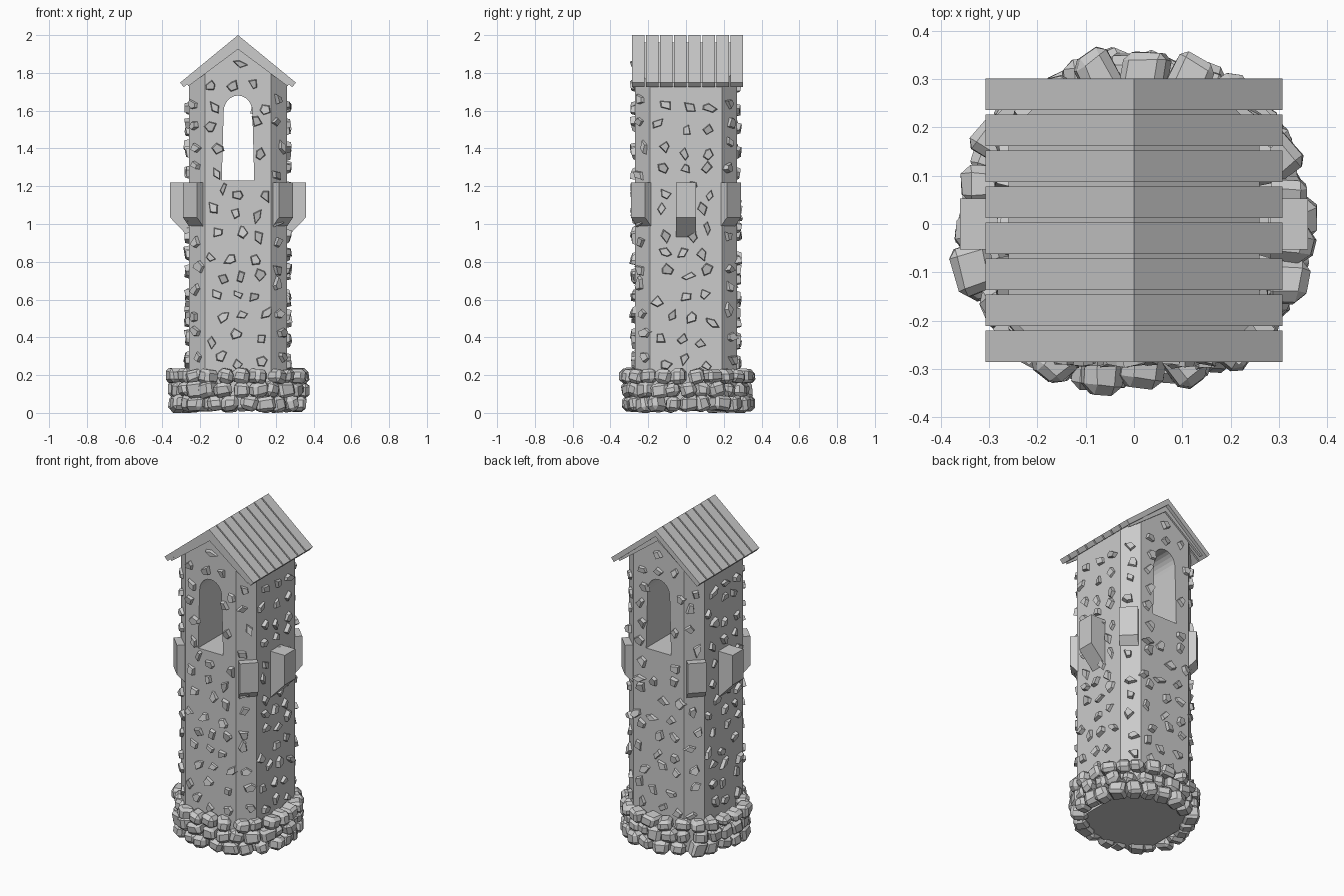
import bpy, bmesh, math, random
from mathutils import Vector, Matrix

if "Cube" in bpy.data.objects:
    bpy.data.objects.remove(bpy.data.objects["Cube"])

random.seed(7)
R = random.uniform
SLOPE = 0.82          # roof fall per unit of x
EAVE = 1.961          # underside of the roof at the ridge
HX, HY, FX, FY = 0.26, 0.27, 0.175, 0.19   # body half sizes and flat half widths


def finish(bm, name):
    bmesh.ops.recalc_face_normals(bm, faces=bm.faces)
    me = bpy.data.meshes.new(name)
    bm.to_mesh(me)
    bm.free()
    ob = bpy.data.objects.new(name, me)
    bpy.context.collection.objects.link(ob)
    return ob


def loft(bm, a, b):
    """Closed solid between two matching outlines."""
    va = [bm.verts.new(p) for p in a]
    vb = [bm.verts.new(p) for p in b]
    n = len(va)
    for i in range(n):
        j = (i + 1) % n
        bm.faces.new((va[i], va[j], vb[j], vb[i]))
    bm.faces.new(va[::-1])
    return vb, bm.faces.new(vb)


def along_y(bm, prof, y0, y1):
    loft(bm, [(x, y0, z) for x, z in prof], [(x, y1, z) for x, z in prof])


# Tower body: chamfered square with a gabled top
half = [(0, -HY), (FX, -HY), (HX, -FY), (HX, FY), (FX, HY), (0, HY)]
outline = half + [(-x, y) for x, y in half[-2:0:-1]]
bm = bmesh.new()
top, cap = loft(bm, [(x, y, 0.025) for x, y in outline],
                [(x, y, EAVE - SLOPE * abs(x)) for x, y in outline])
bmesh.ops.connect_verts(bm, verts=[top[0], top[5]])
body = finish(bm, "tower_body")

# Arched opening cut from front to back
arch = [(-0.086, 1.23), (0.086, 1.23)]
arch += [(0.076 * math.cos(t), 1.595 + 0.085 * math.sin(t))
         for t in [math.pi * i / 12 for i in range(13)]]
bm = bmesh.new()
along_y(bm, arch, -0.5, 0.5)
cutter = finish(bm, "opening_cutter")
cutter.hide_render = True
cutter.hide_viewport = True
cutter.display_type = 'WIRE'
mod = body.modifiers.new("opening", 'BOOLEAN')
mod.operation = 'DIFFERENCE'
mod.solver = 'EXACT'
mod.object = cutter

# Roof planks, eight per side
plank = [(0, 2.0), (0.307, 1.748), (0.287, 1.725), (0, EAVE)]
bm = bmesh.new()
for i in range(8):
    y = -0.286 + i * 0.0745
    for s in (-1, 1):
        along_y(bm, [(s * x, z) for x, z in plank], y, y + 0.066)
finish(bm, "roof_planks")

# Gable trim just under the planks, front and back
trim = [(0, EAVE), (0.27, EAVE - SLOPE * 0.27), (0.262, 1.73), (0, 1.925)]
bm = bmesh.new()
for s in (-1, 1):
    for y in (-0.28, 0.265):
        along_y(bm, [(s * x, z) for x, z in trim], y, y + 0.015)
finish(bm, "gable_trim")

# Six corbel blocks: both sides and the four corners
corbel = [(0.2, 1.22), (0.36, 1.22), (0.36, 1.035), (0.255, 0.925), (0.2, 0.925)]
bm = bmesh.new()
for deg in (0, 45, 135, 180, 225, 315):
    rot = Matrix.Rotation(math.radians(deg), 3, 'Z')
    loft(bm, [rot @ Vector((x, -0.053, z)) for x, z in corbel],
         [rot @ Vector((x, 0.053, z)) for x, z in corbel])
finish(bm, "corbel_blocks")


# Angular stone chips set into the walls
def chip(bm, centre, u, n):
    k = random.choice((4, 4, 5))
    turn, long = R(0, 6.28), R(0.75, 1.2)
    ring = []
    for i in range(k):
        t = 6.283 * (i + R(-0.28, 0.28)) / k
        r = R(0.026, 0.042)
        a, b = r * math.cos(t) * long, r * math.sin(t) / long
        ring.append((a * math.cos(turn) - b * math.sin(turn),
                     a * math.sin(turn) + b * math.cos(turn)))
    up = Vector((0, 0, 1))
    h, tu, tv = R(0.014, 0.023), R(-0.2, 0.2), R(-0.2, 0.2)
    loft(bm, [centre + u * a + up * b - n * 0.01 for a, b in ring],
         [centre + u * a * 0.75 + up * b * 0.75 + n * (h + a * tu + b * tv)
          for a, b in ring])


bm = bmesh.new()
for f in range(8):
    sx, sy = [(1, 0), (1, 1), (0, 1), (-1, 1), (-1, 0), (-1, -1), (0, -1), (1, -1)][f]
    corner = sx and sy
    if corner:
        base = Vector((sx * (HX + FX) / 2, sy * (HY + FY) / 2, 0))
        n = Vector((sx * (HY - FY), sy * (HX - FX), 0)).normalized()
        cols, pitch, step = 1, 0, 0.125
    else:
        base, n = Vector((sx * HX, sy * HY, 0)), Vector((sx, sy, 0))
        cols, pitch, step = 3, 0.115, 0.112
    u = Vector((-n.y, n.x, 0))
    gable = sx == 0
    for row in range(15):
        for c in range(cols):
            a = (c - (cols - 1) / 2) * pitch + R(-0.026, 0.026)
            a += 0.018 * (-1) ** row if cols > 1 else 0
            z = 0.28 + row * step + R(-0.032, 0.032)
            p = base + u * a
            if z > min(1.88, EAVE - SLOPE * abs(p.x) - 0.07):
                continue
            if gable and abs(a) < 0.1 and 1.2 < z < 1.72:
                continue
            chip(bm, p + Vector((0, 0, z)), u, n)
finish(bm, "wall_stones")

# Ring of piled boulders round the foot
bm = bmesh.new()
for z, rad, count, tall in ((0.05, 0.312, 22, 0.046), (0.122, 0.314, 24, 0.044),
                            (0.195, 0.322, 23, 0.041)):
    shift = R(0, 1)
    for i in range(count):
        t = 6.2832 * (i + shift + R(-0.15, 0.15)) / count
        r = rad + R(-0.012, 0.014)
        size = Vector((R(0.044, 0.054), R(0.042, 0.056), tall * R(0.9, 1.1)))
        vs = bmesh.ops.create_cube(bm, size=2)["verts"]
        for v in vs:
            v.co = Vector([c * s * R(0.72, 1.08) for c, s in zip(v.co, size)])
        place = (Matrix.Translation((1.03 * r * math.cos(t), 0.97 * r * math.sin(t), z))
                 @ Matrix.Rotation(t + R(-0.3, 0.3), 4, 'Z')
                 @ Matrix.Rotation(R(-0.25, 0.25), 4, 'X'))
        bmesh.ops.transform(bm, matrix=place, verts=vs)
        edges = list({e for v in vs for e in v.link_edges})
        bmesh.ops.bevel(bm, geom=edges, offset=R(0.014, 0.022), segments=1,
                        profile=0.5, affect='EDGES', clamp_overlap=True)
for v in bm.verts:
    v.co.z = max(v.co.z, 0.0)
finish(bm, "foot_boulders")
